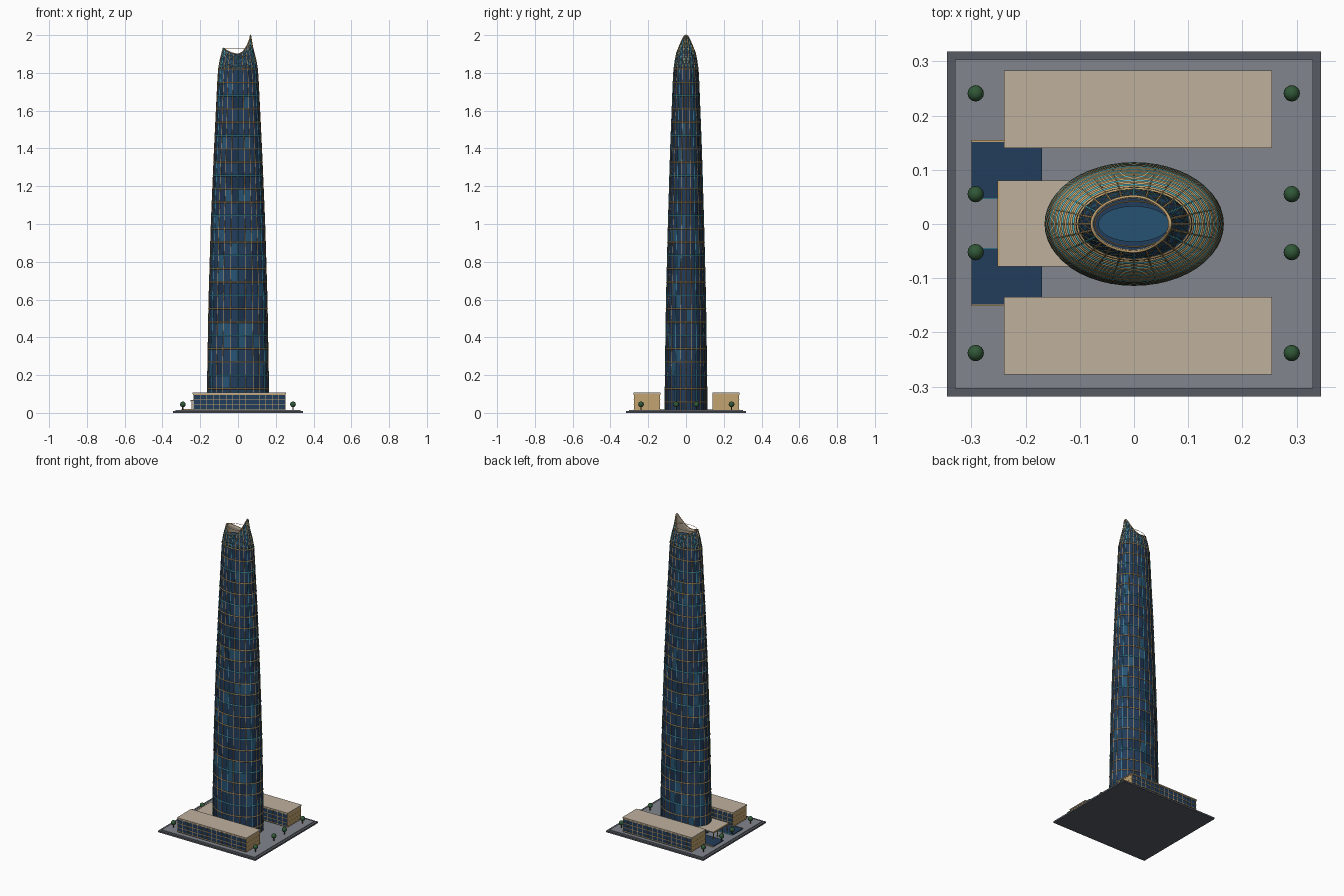
import bpy, bmesh, math, random
from mathutils import Vector

random.seed(4)
if "Cube" in bpy.data.objects:
    bpy.data.objects.remove(bpy.data.objects["Cube"])


def material(name, rgb):
    m = bpy.data.materials.new(name)
    m.use_nodes = True
    m.diffuse_color = (*rgb, 1)
    m.node_tree.nodes["Principled BSDF"].inputs["Base Color"].default_value = (*rgb, 1)
    return m


NAVY = material("navy glass", (.016, .045, .105))
DEEP = material("deep glass", (.011, .030, .072))
BLUE = material("mid blue glass", (.020, .085, .170))
BEIGE = material("beige stone", (.52, .44, .34))
GOLD = material("gold trim", (.55, .37, .16))
CYAN = material("cyan trim", (.08, .44, .55))
PAVING = material("grey paving", (.22, .235, .262))
KERB = material("dark kerb", (.095, .105, .125))
LEAF = material("tree green", (.030, .095, .038))
BARK = material("bark brown", (.09, .05, .025))


def add_object(name, bm, mats):
    mesh = bpy.data.meshes.new(name)
    bm.to_mesh(mesh)
    bm.free()
    for m in mats:
        mesh.materials.append(m)
    ob = bpy.data.objects.new(name, mesh)
    bpy.context.collection.objects.link(ob)
    return ob


def add_box(bm, x0, x1, y0, y1, z0, z1):
    vs = bmesh.ops.create_cube(bm, size=1)["verts"]
    for v in vs:
        v.co = ((x0 + x1) / 2 + v.co.x * (x1 - x0),
                (y0 + y1) / 2 + v.co.y * (y1 - y0),
                (z0 + z1) / 2 + v.co.z * (z1 - z0))


def box(name, mat, *bounds):
    bm = bmesh.new()
    add_box(bm, *bounds)
    return add_object(name, bm, [mat])


def bars(name, mat, paths, radius, cyclic=False):
    """Thin bars swept along a list of paths."""
    cu = bpy.data.curves.new(name, "CURVE")
    cu.dimensions = "3D"
    cu.bevel_depth = radius
    cu.bevel_resolution = 0
    cu.use_fill_caps = True
    for path in paths:
        sp = cu.splines.new("POLY")
        sp.points.add(len(path) - 1)
        for p, co in zip(sp.points, path):
            p.co = (*co, 1)
        sp.use_cyclic_u = cyclic
    cu.materials.append(mat)
    ob = bpy.data.objects.new(name, cu)
    bpy.context.collection.objects.link(ob)


# Tower outline: height, half width, half depth
PROFILE = [(0, .163, .111), (.2, .161, .110), (.6, .154, .104), (1, .142, .094),
           (1.4, .125, .082), (1.81, .105, .066), (1.87, .095, .057),
           (1.93, .079, .045), (2, .067, .034)]
COLS, SEGS = 24, 48
GROUND, SHOULDER, FLOOR = .014, 1.82, .0705
LEVELS = [SHOULDER - FLOOR * k for k in range(25, -1, -1)]


def skin(angle, z, out=0):
    z = min(max(z, 0), 2)
    for (z0, a0, b0), (z1, a1, b1) in zip(PROFILE, PROFILE[1:]):
        if z <= z1:
            t = (z - z0) / (z1 - z0)
            a, b = a0 + t * (a1 - a0), b0 + t * (b1 - b0)
            break
    return Vector(((a + out) * math.cos(angle), (b + out) * math.sin(angle), z))


def rim(angle):
    c = math.cos(angle)
    return 1.9 + (.1 if c > 0 else .032) * abs(c) ** 1.7


def loft(rows):
    bm = bmesh.new()
    grid = [[bm.verts.new(p) for p in row] for row in rows]
    faces = []
    for r0, r1 in zip(grid, grid[1:]):
        n = len(r0)
        faces.append([bm.faces.new((r0[i], r0[(i + 1) % n], r1[(i + 1) % n], r1[i]))
                      for i in range(n)])
    return bm, grid, faces


def turn(i, n=SEGS):
    return 2 * math.pi * i / n


# Tower glass, tinted panel by panel
heights = [GROUND] + LEVELS
bm, grid, faces = loft([[skin(turn(i), z) for i in range(SEGS)] for z in heights])
for row in faces:
    for col in range(COLS):
        tint = random.choices((0, 1, 2), (70, 20, 10))[0]
        for f in row[2 * col:2 * col + 2]:
            f.material_index = tint
            f.smooth = True
bm.faces.new(grid[-1])
add_object("tower_glass", bm, [NAVY, DEEP, BLUE])

# Crown shell with a sloping scooped rim and pale lining
STEPS = 6


def crown_point(angle, t, out=0):
    return skin(angle, SHOULDER + t * (rim(angle) - SHOULDER), out)


bm, grid, faces = loft([[crown_point(turn(i), s / STEPS) for i in range(SEGS)]
                        for s in range(STEPS + 1)])
for r, row in enumerate(faces):
    for i, f in enumerate(row):
        f.material_index = 2 if (r + i // 2) % 3 == 0 else 0
        f.smooth = True
crown = add_object("crown_shell", bm, [NAVY, DEEP, BLUE, BEIGE, BEIGE, BEIGE])
mod = crown.modifiers.new("thickness", "SOLIDIFY")
mod.thickness = .004
mod.offset = -1
mod.material_offset = 3
mod.material_offset_rim = 3

# Recessed roof inside the crown
bm = bmesh.new()
bm.faces.new([bm.verts.new((.066 * math.cos(turn(i)), .033 * math.sin(turn(i)), 1.875))
              for i in range(SEGS)])
add_object("crown_roof", bm, [BLUE])

# Floor bands: every third one is cyan
for name, mat, cyan in (("gold_floor_bands", GOLD, False), ("cyan_floor_bands", CYAN, True)):
    bars(name, mat, [[skin(turn(i), z) for i in range(SEGS)]
                     for k, z in enumerate(LEVELS) if (k % 3 == 2) == cyan], .0034, True)

# Vertical fins running up into the crown
for name, mat, cyan in (("gold_fins", GOLD, False), ("cyan_fins", CYAN, True)):
    bars(name, mat, [[skin(turn(c, COLS), z) for z in heights] +
                     [crown_point(turn(c, COLS), s / STEPS) for s in range(1, STEPS + 1)]
                     for c in range(COLS) if (c % 4 == 2) == cyan], .0022)

# Crown lattice, crossing diagonals
for name, mat, way in (("crown_lattice_gold", GOLD, 1), ("crown_lattice_cyan", CYAN, -1)):
    bars(name, mat, [[crown_point(turn(c + way * s / 3, COLS), s / STEPS)
                      for s in range(STEPS + 1)] for c in range(COLS)], .0012)

# Rim trim and level ring across the scoop
bars("crown_rim", GOLD, [[crown_point(turn(i), 1) for i in range(SEGS)]], .003, True)
bars("crown_ring", GOLD, [[(.072 * math.cos(turn(i)), .042 * math.sin(turn(i)), 1.93)
                           for i in range(SEGS)]], .0013, True)

# Plaza
box("plaza_kerb", KERB, -.345, .345, -.318, .318, 0, .010)
box("plaza_paving", PAVING, -.33, .33, -.303, .303, .008, GROUND)

# Low wings either side of the tower
X0, X1, TOP = -.235, .25, .100
for side, y0, y1 in (("front", -.275, -.138), ("back", .143, .280)):
    box(side + "_wing_glass", NAVY, X0, X1, y0, y1, GROUND, TOP)
    box(side + "_wing_roof", BEIGE, X0 - .005, X1 + .005, y0 - .003, y1 + .003, TOP, .107)
    bm = bmesh.new()
    for z in (.020, .043, .070, .097):
        add_box(bm, X0 - .002, X1 + .002, y0 - .002, y1 + .002, z - .0018, z + .0018)
    for i in range(15):
        x = X0 + (X1 - X0) * i / 14
        add_box(bm, x - .0012, x + .0012, y0 - .0015, y1 + .0015, GROUND, TOP)
    for i in range(1, 4):
        y = y0 + (y1 - y0) * i / 4
        add_box(bm, X0 - .0015, X1 + .0015, y - .0012, y + .0012, GROUND, TOP)
    add_object(side + "_wing_frames", bm, [GOLD])

# Entrance canopy on posts
box("entrance_canopy", BEIGE, -.25, -.12, -.078, .080, .062, .068)
box("canopy_edge", GOLD, -.252, -.248, -.078, .080, .060, .069)
bm = bmesh.new()
for y in (-.07, -.025, .025, .07):
    add_box(bm, -.245, -.241, y - .002, y + .002, GROUND, .063)
add_object("canopy_posts", bm, [GOLD])

# Pools with trimmed edges
for side, y0, y1, outer, inner in (("front", -.150, -.045, -.150, -.045),
                                   ("back", .047, .153, .153, .047)):
    box(side + "_pool", NAVY, -.30, -.17, y0, y1, .012, .018)
    box(side + "_pool_gold_edge", GOLD, -.30, -.24, outer - .0015, outer + .0015, .012, .020)
    box(side + "_pool_cyan_edge", CYAN, -.30, -.17, inner - .001, inner + .001, .012, .019)

# Trees along both ends
crowns, trunks = bmesh.new(), bmesh.new()
for x in (-.292, .291):
    for y in (-.238, -.052, .055, .241):
        ball = bmesh.ops.create_uvsphere(crowns, u_segments=16, v_segments=10, radius=.015)
        bmesh.ops.translate(crowns, verts=ball["verts"], vec=(x, y, .045))
        trunk = bmesh.ops.create_cone(trunks, cap_ends=True, segments=8,
                                      radius1=.0035, radius2=.003, depth=.026)
        bmesh.ops.translate(trunks, verts=trunk["verts"], vec=(x, y, .025))
for f in crowns.faces:
    f.smooth = True
add_object("tree_crowns", crowns, [LEAF])
add_object("tree_trunks", trunks, [BARK])
